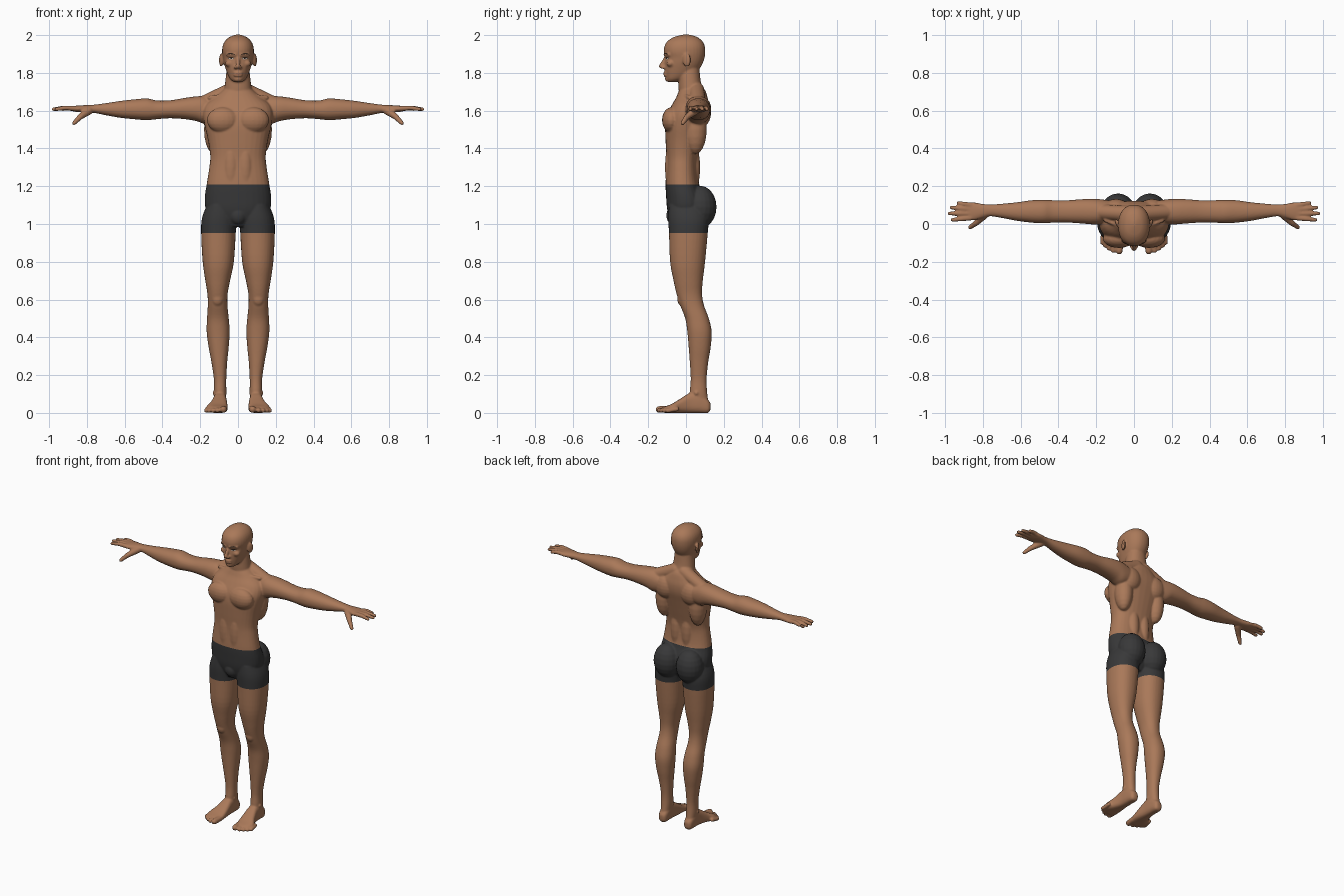
import bpy, bmesh, math
from mathutils import Vector, Matrix
from mathutils.bvhtree import BVHTree

cube = bpy.data.objects.get("Cube")
if cube:
    bpy.data.objects.remove(cube, do_unlink=True)

BOTH = (1, -1)
AXES = {"x": (1, 2, 0), "y": (0, 2, 1), "z": (0, 1, 2)}
verts, faces = [], []


def material(name, colour):
    mat = bpy.data.materials.new(name)
    mat.use_nodes = True
    mat.diffuse_color = (*colour, 1)
    mat.node_tree.nodes["Principled BSDF"].inputs["Base Color"].default_value = (*colour, 1)
    return mat


def add_rings(rings):
    """Join a stack of equal rings into one closed shell."""
    first, count = len(verts), len(rings[0])
    for ring in rings:
        verts.extend(ring)
    for r in range(len(rings) - 1):
        low = first + r * count
        for k in range(count):
            j = (k + 1) % count
            faces.append((low + k, low + j, low + count + j, low + count + k))
    faces.append(tuple(range(first + count - 1, first - 1, -1)))
    faces.append(tuple(range(len(verts) - count, len(verts))))


def spline(rows, steps=4):
    """Smoothly interpolate rows of numbers."""
    out = []
    for i in range(len(rows) - 1):
        p, q, r, s = (rows[max(0, min(len(rows) - 1, i + k))] for k in (-1, 0, 1, 2))
        for n in range(steps):
            t = n / steps
            out.append([b + t * ((c - a) + t * ((a + a - 5 * b + 4 * c - d)
                        + t * (3 * (b - c) + d - a))) / 2 for a, b, c, d in zip(p, q, r, s)])
    return out + [list(rows[-1])]


def loft(rows, axis="z", sides=(1,), power=2.2, count=32):
    """Skin rounded sections given as (position, low a, high a, low b, high b)."""
    ia, ib, ip = AXES[axis]
    for side in sides:
        rings = []
        for pos, a0, a1, b0, b1 in spline(rows):
            ring = []
            for k in range(count):
                ang = math.tau * k / count
                c, s = math.cos(ang), math.sin(ang)
                co = [0, 0, 0]
                co[ip] = pos
                co[ia] = (a0 + a1) / 2 + (a1 - a0) / 2 * math.copysign(abs(c) ** (2 / power), c)
                co[ib] = (b0 + b1) / 2 + (b1 - b0) / 2 * math.copysign(abs(s) ** (2 / power), s)
                co[0] *= side
                ring.append(co)
            rings.append(ring)
        add_rings(rings)


def centred(rows):
    return [(z, -w, w, front, back) for z, w, front, back in rows]


def capsule(place, low, high, length=0, count=20, half=5):
    """Round-ended tapered rod along the local z axis of a matrix."""
    rings = []
    for radius, base, start in ((low, 0, -half), (high, length, 0)):
        for i in range(half + 1):
            lat = (start + i) / half * math.pi / 2 * .98
            rings.append([place @ Vector((radius * math.cos(lat) * math.cos(math.tau * k / count),
                                          radius * math.cos(lat) * math.sin(math.tau * k / count),
                                          base + radius * math.sin(lat))) for k in range(count)])
    if not length:
        del rings[half]
    add_rings(rings)


def blob(centre, radii, sides=BOTH, turn=0):
    for side in sides:
        place = Matrix.Translation((centre[0] * side, centre[1], centre[2]))
        place = place @ Matrix.Rotation(turn * side, 4, "Z") @ Matrix.Diagonal((*radii, 1))
        capsule(place, 1, 1)


def tube(points, radii, sides=BOTH):
    """Tapered limb with round joints."""
    for side in sides:
        pts = [Vector((p[0] * side, p[1], p[2])) for p in points]
        for a, b, ra, rb in zip(pts, pts[1:], radii, radii[1:]):
            turn = (b - a).to_track_quat("Z", "Y").to_matrix().to_4x4()
            capsule(Matrix.Translation(a) @ turn, ra, rb, (b - a).length)


# Torso
loft(centred([
    (.985, .05, -.07, .06), (1.03, .13, -.088, .09), (1.08, .17, -.1, .1),
    (1.14, .176, -.105, .095), (1.21, .166, -.108, .07), (1.3, .152, -.104, .06),
    (1.36, .147, -.104, .066), (1.44, .158, -.108, .085), (1.52, .176, -.11, .105),
    (1.58, .185, -.1, .12), (1.63, .172, -.075, .122), (1.67, .125, -.052, .114),
    (1.71, .08, -.035, .1), (1.74, .05, -.01, .07)]), power=2.3)
blob((.08, -.077, 1.55), (.085, .05, .068))         # chest muscles
blob((.037, -.085, 1.3), (.037, .026, .13))         # stomach muscles
blob((.125, .05, 1.5), (.055, .06, .13))            # side back muscles
blob((.095, .085, 1.59), (.07, .048, .075))         # shoulder blades
blob((.04, .035, 1.3), (.04, .04, .14))             # lower back muscles
blob((.084, .076, 1.09), (.088, .086, .112))        # buttocks
blob((0, -.068, 1.045), (.045, .036, .05), (1,))    # front of shorts
tube([(.03, .055, 1.71), (.19, .065, 1.635)], [.042, .04])    # neck slopes
tube([(.025, -.03, 1.688), (.15, .02, 1.668)], [.011, .011])  # collar bones

# Neck and head
loft(centred([(1.64, .07, -.03, .1), (1.7, .073, -.038, .092), (1.75, .068, -.04, .079),
              (1.8, .062, -.04, .073), (1.85, .055, -.03, .07)]))
loft(centred([
    (1.752, .022, -.096, -.05), (1.766, .04, -.104, -.01), (1.79, .054, -.109, .04),
    (1.82, .065, -.112, .07), (1.85, .074, -.112, .088), (1.88, .08, -.109, .098),
    (1.91, .084, -.117, .102), (1.94, .082, -.114, .1), (1.966, .071, -.1, .088),
    (1.987, .05, -.07, .064), (1.998, .026, -.036, .035), (2.003, .008, -.01, .012)]))
tube([(0, -.106, 1.882), (0, -.132, 1.835)], [.009, .012], (1,))    # nose
blob((.012, -.12, 1.829), (.01, .013, .009))                        # nostrils
tube([(.014, -.109, 1.897), (.055, -.09, 1.897)], [.01, .009])      # brow ridges
blob((.047, -.082, 1.85), (.022, .022, .018))                       # cheeks
for height in (1.801, 1.787):                                       # lips
    blob((0, -.108, height), (.025, .012, .007), (1,))
blob((0, -.093, 1.768), (.024, .018, .016), (1,))                   # chin
blob((.089, .004, 1.867), (.009, .023, .036), turn=-.35)            # ears

# Arms
loft([(.1, .02, .12, 1.55, 1.65), (.17, 0, .13, 1.53, 1.676), (.22, -.002, .133, 1.545, 1.676),
      (.28, .003, .131, 1.555, 1.668), (.36, .008, .125, 1.56, 1.655),
      (.43, .007, .126, 1.555, 1.654), (.48, .004, .128, 1.55, 1.665),
      (.54, .007, .126, 1.554, 1.661), (.62, .017, .115, 1.562, 1.652),
      (.7, .032, .107, 1.576, 1.64), (.76, .041, .103, 1.588, 1.632),
      (.8, .033, .106, 1.59, 1.63), (.85, .019, .115, 1.593, 1.627),
      (.885, .024, .11, 1.599, 1.623), (.9, .04, .095, 1.604, 1.618)], "x", BOTH)

# Fingers and thumbs
for base, tip, reach in ((.032, .022, .962), (.055, .056, .977), (.078, .087, .968), (.1, .111, .93)):
    tube([(.865, base, 1.612), ((.865 + reach) / 2, (base + tip) / 2, 1.615), (reach, tip, 1.608)],
         [.0135, .0125, .01])
tube([(.79, .05, 1.6), (.835, .006, 1.568), (.868, -.018, 1.534)], [.022, .0155, .011])

# Legs
loft([(1.1, .02, .165, -.09, .1), (1.03, .008, .191, -.094, .12), (.95, .012, .195, -.09, .115),
      (.8, .022, .187, -.084, .101), (.7, .042, .173, -.066, .089), (.63, .055, .162, -.05, .085),
      (.57, .056, .16, -.031, .095), (.5, .049, .164, -.004, .121), (.43, .044, .166, .007, .136),
      (.35, .049, .156, .014, .131), (.27, .057, .141, .02, .118), (.18, .062, .128, .025, .109),
      (.11, .062, .128, .02, .112), (.05, .066, .124, .02, .12)], "z", BOTH)
blob((.108, -.022, .605), (.032, .024, .04))     # kneecaps
blob((.097, .055, .105), (.039, .02, .018))      # ankle bones

# Feet and toes
loft([(.13, .082, .108, .018, .05), (.116, .068, .122, 0, .07), (.07, .062, .128, 0, .11),
      (.02, .06, .132, 0, .105), (-.03, .056, .147, 0, .075), (-.075, .055, .168, 0, .048),
      (-.11, .06, .15, 0, .034), (-.125, .068, .12, .005, .026)], "y", BOTH, power=2.8)
for x, tip, size in ((.078, .143, .018), (.109, .141, .013), (.132, .129, .0125),
                     (.152, .114, .012), (.168, .098, .012)):
    tube([(x - .005, .05 - tip, .02), (x, -tip, size)], [size, size])

# Fuse the parts into one smooth skin
mesh = bpy.data.meshes.new("body_parts")
mesh.from_pydata(verts, [], faces)
body = bpy.data.objects.new("body_with_shorts", mesh)
bpy.context.collection.objects.link(body)
remesh = body.modifiers.new("fuse", "REMESH")
remesh.mode = "VOXEL"
remesh.voxel_size = .0055
soften = body.modifiers.new("soften", "SMOOTH")
soften.factor = .5
soften.iterations = 3
graph = bpy.context.evaluated_depsgraph_get()
fused = bpy.data.meshes.new_from_object(body.evaluated_get(graph))
body.modifiers.clear()
body.data = fused
bpy.data.meshes.remove(mesh)

skin = material("skin", (.4, .19, .1))
cloth = material("dark_cloth", (.04, .04, .041))
hair = material("dark_hair", (.03, .018, .012))
white = material("eye_white", (.55, .5, .45))
lip = material("lip", (.25, .1, .06))

# Cut clean hems, then colour the shorts between them
HEM, WAIST = .952, 1.21
bm = bmesh.new()
bm.from_mesh(fused)
for level in (HEM, WAIST):
    band = [f for f in bm.faces if abs(f.verts[0].co.z - level) < .02]
    edge = {e for f in band for e in f.edges} | {v for f in band for v in f.verts}
    bmesh.ops.bisect_plane(bm, geom=band + list(edge), plane_co=(0, 0, level), plane_no=(0, 0, 1))
for v in bm.verts:
    v.co.z = max(v.co.z, 0)
for f in bm.faces:
    f.smooth = True
    f.material_index = int(HEM < f.calc_center_median().z < WAIST)
fused.materials.clear()
fused.materials.append(skin)
fused.materials.append(cloth)
bm.to_mesh(fused)
surface = BVHTree.FromBMesh(bm)
bm.free()


def plate(name, start, end, height, mat, arch=0, lift=.0015, steps=10):
    """Thin lens-shaped patch laid on the face between two (x, z) points."""
    points, quads = [], []
    for i in range(steps + 1):
        t = i / steps
        bulge = max(0, math.sin(math.pi * t))
        x = start[0] + (end[0] - start[0]) * t
        z = start[1] + (end[1] - start[1]) * t + arch * bulge
        for k in (-1, 0, 1):
            zz = z + k * height / 2 * max(.1, bulge ** .6)
            hit = surface.ray_cast(Vector((x, -1, zz)), Vector((0, 1, 0)))[0]
            points.append((x, hit.y - lift, zz))
    for i in range(steps):
        for k in (3 * i, 3 * i + 1):
            quad = (k, k + 3, k + 4, k + 1)
            quads.append(quad if end[0] > start[0] else quad[::-1])
    data = bpy.data.meshes.new(name)
    data.from_pydata(points, [], quads)
    data.shade_smooth()
    data.materials.append(mat)
    bpy.context.collection.objects.link(bpy.data.objects.new(name, data))


# Painted face
for side, label in ((1, "left"), (-1, "right")):
    plate(label + "_brow", (.016 * side, 1.896), (.062 * side, 1.897), .007, hair, arch=.006)
    plate(label + "_lashes", (.02 * side, 1.876), (.052 * side, 1.878), .012, hair, arch=.002)
    plate(label + "_eye", (.022 * side, 1.875), (.05 * side, 1.876), .007, white, lift=.0025)
    plate(label + "_iris", (.032 * side, 1.876), (.04 * side, 1.876), .007, hair, lift=.0035)
plate("mouth", (-.023, 1.794), (.023, 1.794), .004, lip)
